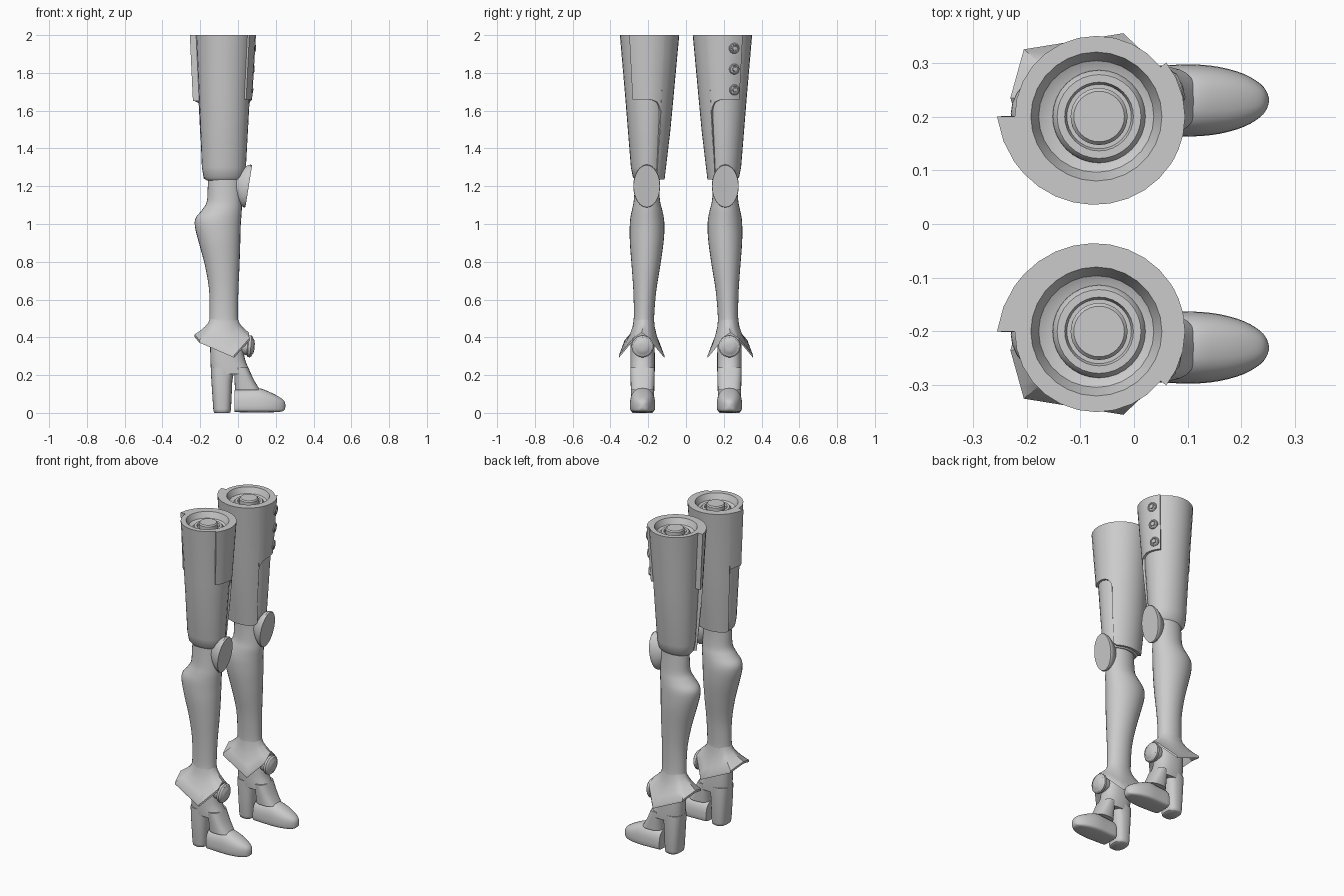
import bpy, bmesh
from math import sin, cos, pi, radians, atan2, asin
from mathutils import Vector

if "Cube" in bpy.data.objects:
    bpy.data.objects.remove(bpy.data.objects["Cube"])

SIDE = 1  # +1 / -1: leg being built (y is multiplied by it)


def loft(name, rings, angle=35, caps=True):
    """Skin a list of closed rings; mirrored in y for the opposite leg."""
    bm = bmesh.new()
    vs = [[bm.verts.new((p[0], p[1] * SIDE, p[2])) for p in r] for r in rings]
    n = len(vs[0])
    for a, b in zip(vs, vs[1:]):
        for i in range(n):
            j = (i + 1) % n
            bm.faces.new((a[i], a[j], b[j], b[i]))
    if caps:
        bm.faces.new(vs[0])
        bm.faces.new(vs[-1])
    bmesh.ops.recalc_face_normals(bm, faces=bm.faces)
    me = bpy.data.meshes.new(name)
    bm.to_mesh(me)
    bm.free()
    ob = bpy.data.objects.new(name + ("_left" if SIDE > 0 else "_right"), me)
    bpy.context.collection.objects.link(ob)
    bpy.ops.object.select_all(action='DESELECT')
    ob.select_set(True)
    bpy.context.view_layer.objects.active = ob
    bpy.ops.object.shade_smooth_by_angle(angle=radians(angle))
    return ob


def spow(v, p):
    return (abs(v) ** (2 / p)) * (1 if v >= 0 else -1)


def oval(z, x0, x1, cy, ry, p=2.0, n=28):
    """Horizontal superellipse between x0 and x1."""
    cx, rx = (x0 + x1) / 2, (x1 - x0) / 2
    return [(cx + rx * spow(cos(2 * pi * i / n), p),
             cy + ry * spow(sin(2 * pi * i / n), p), z) for i in range(n)]


def smooth(rows, k=4):
    """Catmull-Rom resampling of section parameters."""
    rows = [rows[0]] + list(rows) + [rows[-1]]
    out = []
    for a, b, c, d in zip(rows, rows[1:], rows[2:], rows[3:]):
        for s in range(k):
            t = s / k
            out.append([0.5 * (2 * q + (r - p) * t + (2 * p - 5 * q + 4 * r - w) * t * t
                               + (3 * q - p - 3 * r + w) * t ** 3)
                        for p, q, r, w in zip(a, b, c, d)])
    return out + [list(rows[-1])]


def turned(name, c, axis, profile, ky=1.0, n=32):
    """Lathe (radius, height) profile around an axis."""
    c, w = Vector(c), Vector(axis).normalized()
    side = Vector((0, 0, 1)).cross(w).normalized()
    up = w.cross(side)
    return loft(name, [[c + w * h + side * (r * ky * cos(2 * pi * i / n)) + up * (r * sin(2 * pi * i / n))
                        for i in range(n)] for r, h in profile])


def thigh_point(a, z, t=0.0):
    """Point on the tapered thigh surface, pushed out by t."""
    k = (2 - z) / 0.75
    rx, ry = 0.152 - 0.040 * k + t, 0.150 - 0.067 * k + t
    return (-0.07 - 0.005 * k + rx * cos(a), 0.20 + 0.0025 * k + ry * sin(a), z)


def build_leg():
    # thigh shell with dished top
    n = 28
    rows = [(1.225, -.045), (1.232, -.018), (1.25, -.004), (1.3, .002), (1.66, 0), (2, 0),
            (2, -.03), (1.965, -.043), (1.955, -.062)]
    rings = [[thigh_point(2 * pi * i / n, z, t) for i in range(n)] for z, t in rows]
    loft("thigh", rings, 30)

    # round joint fitting in the thigh top
    turned("thigh_socket", (-.065, .2, 1.94), (0, .0001, 1),
           [(.088, 0), (.086, .02), (.078, .03), (.064, .03), (.06, .018), (.053, .018),
            (.053, .045), (.047, .052), (.038, .052)])

    # overlapping outer wrap: short at front and back, long on the inside
    cols = [(38, 1.66), (26, 1.66), (13, 1.66), (0, 1.66), (-12, 1.655), (-22, 1.645), (-29, 1.62),
            (-32, 1.59), (-33, 1.25)]
    cols += [(-45 - 12 * i, 1.235) for i in range(9)]
    cols += [(-150, 1.24), (-151, 1.64), (-165, 1.65), (-180, 1.65)]
    rings = []
    for a, zb in cols:
        t = .013 + .02 * (max(0, -a) / 180) ** 4
        zs = [2 + (zb - 2) * i / 6 for i in range(7)]
        th = radians(a)
        rings.append([thigh_point(th, z, t * (1 if z > 1.5 else .45 + .55 * (z - 1.2) / .3)) for z in zs]
                     + [thigh_point(th, z, -.006) for z in reversed(zs)])
    loft("thigh_wrap", rings, 30)

    # lower leg: z, x back, x front, y centre, y half width
    shin = [(1.30, -.155, .015, .205, .062), (1.20, -.160, .018, .207, .064),
            (1.12, -.165, .020, .207, .070), (1.075, -.190, .020, .206, .080),
            (1.03, -.225, .017, .206, .089), (0.98, -.227, .014, .206, .092),
            (0.90, -.207, .012, .208, .089), (0.78, -.175, .008, .212, .076),
            (0.65, -.153, .002, .218, .061), (0.52, -.150, .000, .222, .054),
            (0.45, -.152, .005, .225, .057), (0.36, -.145, .015, .229, .062)]
    loft("lower_leg", [oval(*r) for r in smooth(shin)], 50)

    # knee pad: flat oval face on a tapering stem
    turned("knee_pad", (.057, .208, 1.2), (.988, 0, -.157),
           [(.05, -.10), (.066, -.07), (.09, -.045), (.108, -.024), (.115, -.008), (.112, 0)], .62)

    # flared ankle cuff with pointed sides: dx, dy, z of the hem
    half = [(.058, 0, .425), (.06, .045, .395), (-.02, .12, .305), (-.205, .09, .385), (-.23, 0, .415)]
    hem = half + [(x, -y, z) for x, y, z in half[-2:0:-1]]
    edge = [Vector(a).lerp(Vector(b), k / 4) for a, b in zip(hem, hem[1:] + hem[:1]) for k in range(4)]
    rings = []
    for t, drop in [(0, 0), (.25, 0), (.5, 0), (.75, 0), (1, 0), (1, .013), (.7, .014), (.35, .014), (.1, .014)]:
        ring = []
        for e in edge:
            a = atan2(e.y / .054, (e.x + .075) / .075)
            top = Vector((-.075 + .074 * cos(a), .223 + .053 * sin(a), .50))
            low = Vector((e.x, e.y + .235, e.z))
            f = t ** 1.7
            ring.append((top.x + (low.x - top.x) * f, top.y + (low.y - top.y) * f,
                         top.z + (low.z - top.z) * t - drop))
        rings.append(ring)
    loft("ankle_cuff", rings, 40)

    # round boss below the cuff
    turned("ankle_boss", (.062, .23, .352), (1, 0, -.08),
           [(.044, -.04), (.048, -.012), (.057, -.008), (.058, .006), (.05, .014), (.044, .015),
            (.036, .022), (.016, .026)])

    # boot: ankle, block heel, instep
    ankle = [(.42, -.145, .02, .23, .060), (.34, -.147, .028, .23, .064),
             (.28, -.146, .038, .23, .065), (.235, -.144, .057, .23, .065), (.205, -.143, .070, .23, .064)]
    loft("boot_ankle", [oval(*r, p=2.4) for r in smooth(ankle)], 45)
    heel = [(.24, -.144, -.015, .23, .064), (.205, -.143, -.023, .23, .064), (.17, -.141, -.030, .23, .063),
            (.02, -.131, -.037, .23, .060), (.004, -.128, -.040, .23, .057), (0, -.122, -.046, .23, .052)]
    loft("boot_heel", [oval(*r, p=2.6) for r in heel], 45)
    instep = [(.24, -.022, .054, .23, .064), (.205, -.020, .070, .23, .064),
              (.165, -.018, .090, .23, .063), (.12, -.016, .117, .23, .062)]
    loft("boot_instep", [oval(*r, p=2.6) for r in smooth(instep)], 45)

    # toe shoe lofted along x: x, half width, top z, bottom z
    toe = [(-.018, .056, .116, .008), (-.012, .062, .124, .004), (.05, .065, .128, .003),
           (.11, .067, .131, .003), (.16, .062, .114, .003), (.205, .049, .092, .004),
           (.235, .031, .073, .008), (.247, .016, .058, .018), (.251, .004, .044, .032)]
    rings = []
    for x, w, zt, zb in smooth(toe, 3):
        mid = min(.038, (zt + zb) / 2)
        ring = []
        for i in range(28):
            c, s = cos(2 * pi * i / 28), sin(2 * pi * i / 28)
            p = 2.5 if s >= 0 else 4.5
            ring.append((x, .23 + w * spow(c, p), mid + spow(s, p) * ((zt - mid) if s >= 0 else (mid - zb))))
        rings.append(ring)
    loft("boot_toe", rings, 50)


for SIDE in (1, -1):
    build_leg()

# three buttons, on one thigh only
SIDE = 1
for z in (1.71, 1.82, 1.93):
    a = asin(.05 / (.15 - .067 * (2 - z) / .75))
    turned("button", thigh_point(a, z, .012), (cos(a), sin(a), -.06),
           [(.028, -.008), (.028, .004), (.024, .008), (.019, .008), (.017, .004), (.012, .004),
            (.010, .010), (.004, .011)], n=20)
